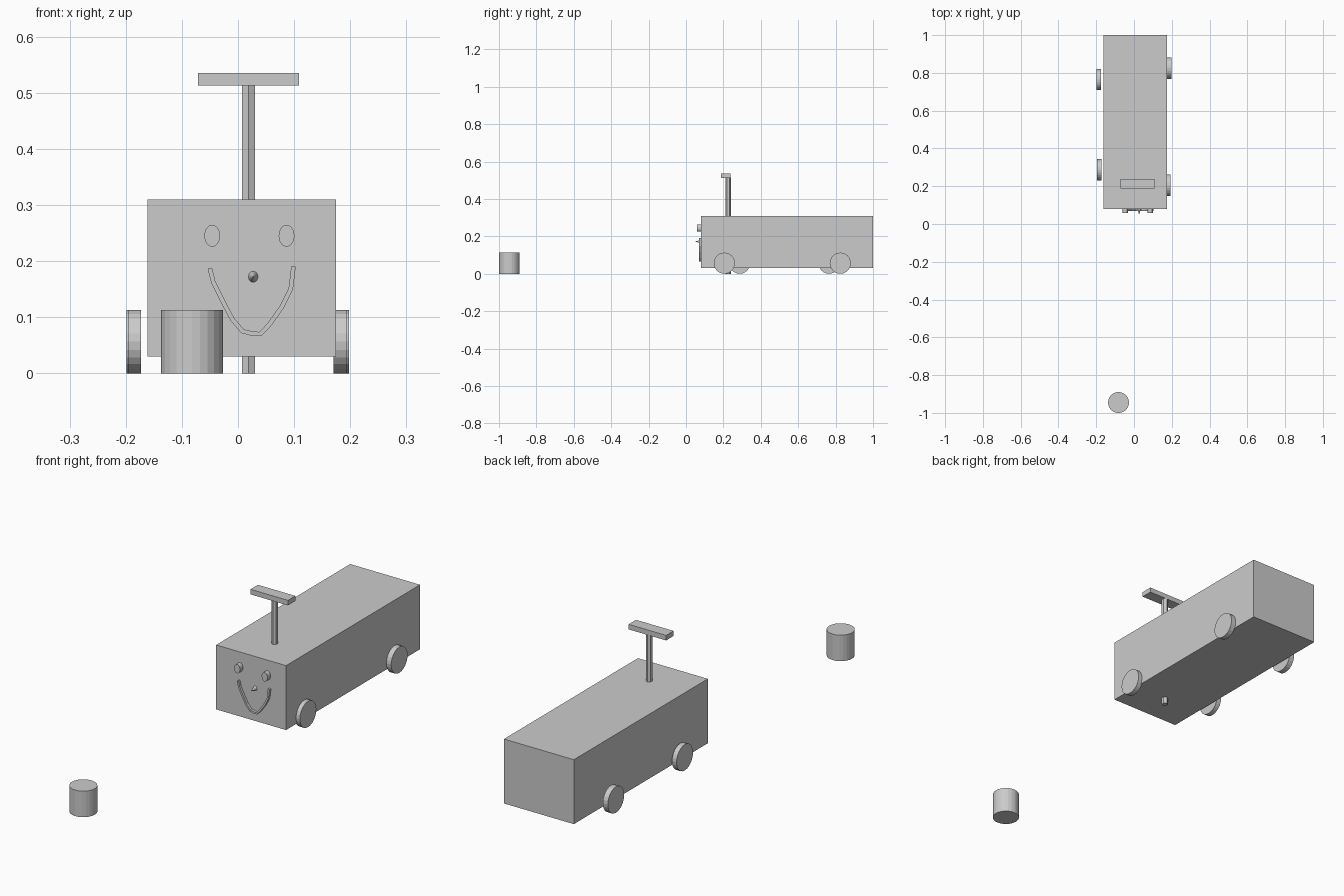
import bpy, bmesh
from math import pi
from mathutils import Vector

if "Cube" in bpy.data.objects:
    bpy.data.objects.remove(bpy.data.objects["Cube"])


def box(name, lo, hi):
    lo, hi = Vector(lo), Vector(hi)
    bpy.ops.mesh.primitive_cube_add(size=1, location=(lo + hi) / 2)
    ob = bpy.context.object
    ob.name = name
    ob.scale = hi - lo
    return ob


def cylinder(name, loc, r, depth, sides=24, rot=(0, 0, 0)):
    bpy.ops.mesh.primitive_cylinder_add(vertices=sides, radius=r, depth=depth,
                                        location=loc, rotation=rot)
    bpy.context.object.name = name
    return bpy.context.object


# wagon body, steering post and handlebar
box("body", (-0.161, 0.08, 0.03), (0.175, 1.0, 0.31))
cylinder("steering_post", (0.0185, 0.226, 0.257), 0.0135, 0.514, 6)
box("handlebar", (-0.071, 0.187, 0.513), (0.109, 0.238, 0.535))

# four slightly unevenly placed wheels: name, inner/outer x, y
for name, x0, x1, y in (("wheel_front_left", -0.195, -0.173, 0.287),
                        ("wheel_rear_left", -0.199, -0.175, 0.765),
                        ("wheel_front_right", 0.1705, 0.1935, 0.205),
                        ("wheel_rear_right", 0.175, 0.198, 0.825)):
    cylinder(name, ((x0 + x1) / 2, y, 0.0565), 0.0565, x1 - x0, rot=(0, pi / 2, 0))

# oval eyes
for name, x in (("eye_left", -0.046), ("eye_right", 0.0865)):
    eye = cylinder(name, (x, 0.071, 0.245), 1, 0.024, rot=(pi / 2, 0, 0))
    eye.scale = (0.014, 0.0195, 1)

# pointed nose, tip towards the front
bpy.ops.mesh.primitive_cone_add(vertices=24, radius1=1, depth=0.033,
                                location=(0.027, 0.0655, 0.172), rotation=(pi / 2, 0, 0))
nose = bpy.context.object
nose.name = "nose"
nose.scale = (0.009, 0.0105, 1)

# smiling mouth: a ribbon of constant width along a path, extruded in depth
path = [Vector(p) for p in ((-.05, .187), (-.044, .162), (-.028, .13), (-.010, .096),
                            (.008, .075), (.024, .071), (.040, .070), (.056, .087),
                            (.078, .118), (.094, .15), (.099, .191))]
bm = bmesh.new()
pairs = []
for i, p in enumerate(path):
    t = (path[min(i + 1, len(path) - 1)] - path[max(i - 1, 0)]).normalized()
    n = Vector((-t.y, t.x)) * 0.004
    pairs.append([bm.verts.new((q.x, 0.069, q.y)) for q in (p + n, p - n)])
for a, b in zip(pairs, pairs[1:]):
    bm.faces.new((a[0], a[1], b[1], b[0]))
ext = bmesh.ops.extrude_face_region(bm, geom=bm.faces[:], use_keep_orig=True)
bmesh.ops.translate(bm, vec=(0, 0.013, 0),
                    verts=[g for g in ext["geom"] if isinstance(g, bmesh.types.BMVert)])
bmesh.ops.recalc_face_normals(bm, faces=bm.faces[:])
mesh = bpy.data.meshes.new("mouth")
bm.to_mesh(mesh)
bm.free()
bpy.context.collection.objects.link(bpy.data.objects.new("mouth", mesh))

# loose round block standing in front
cylinder("round_block", (-0.082, -0.945, 0.0565), 0.0555, 0.113)
